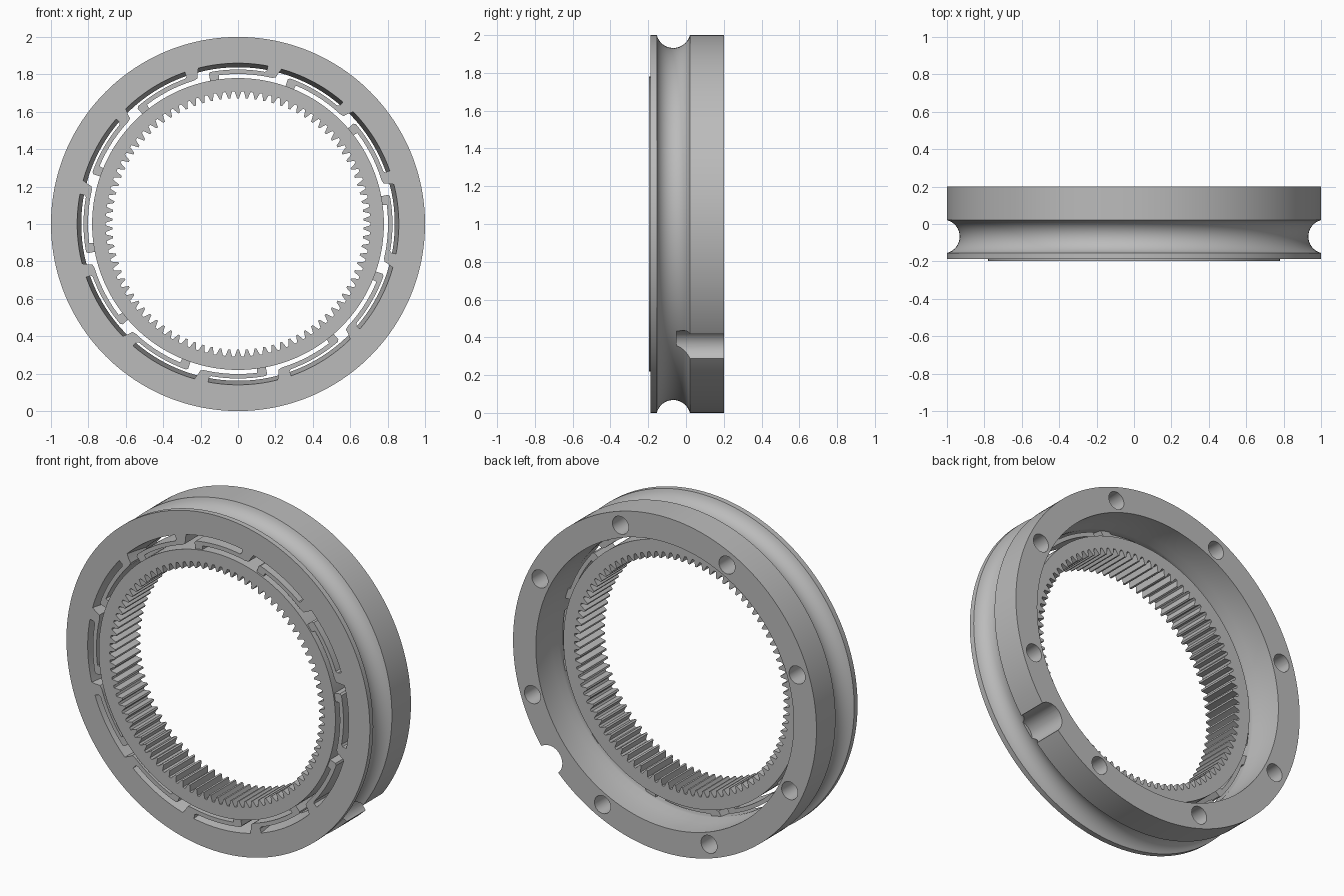
import bpy, bmesh, math
from mathutils import Vector

if "Cube" in bpy.data.objects:
    bpy.data.objects.remove(bpy.data.objects["Cube"])

CENTRE_Z = 1.0
FRONT = -0.187

grey = bpy.data.materials.new("plain_grey")
grey.diffuse_color = (0.5, 0.5, 0.5, 1)
grey.use_nodes = True
grey.node_tree.nodes["Principled BSDF"].inputs["Base Color"].default_value = grey.diffuse_color


def polar(r, deg, y):
    a = math.radians(deg)
    return Vector((r * math.cos(a), y, CENTRE_Z + r * math.sin(a)))


def finish(bm, name):
    bmesh.ops.recalc_face_normals(bm, faces=bm.faces)
    mesh = bpy.data.meshes.new(name)
    bm.to_mesh(mesh)
    bm.free()
    mesh.materials.append(grey)
    ob = bpy.data.objects.new(name, mesh)
    bpy.context.collection.objects.link(ob)
    return ob


def activate(ob):
    bpy.ops.object.select_all(action='DESELECT')
    ob.select_set(True)
    bpy.context.view_layer.objects.active = ob


def smooth(ob, deg=30):
    activate(ob)
    bpy.ops.object.shade_smooth_by_angle(angle=math.radians(deg))


def lathe(name, profile, n):
    """Closed (radius, y) profile swept round the y axis."""
    bm = bmesh.new()
    rings = [[bm.verts.new(polar(r, 360 * i / n, y)) for r, y in profile] for i in range(n)]
    m = len(profile)
    for i in range(n):
        a, b = rings[i], rings[(i + 1) % n]
        for j in range(m):
            k = (j + 1) % m
            bm.faces.new((a[j], a[k], b[k], b[j]))
    return finish(bm, name)


def prism(bm, outline, y0, y1):
    """Extrude a (radius, degrees) outline along y."""
    a = [bm.verts.new(polar(r, t, y0)) for r, t in outline]
    b = [bm.verts.new(polar(r, t, y1)) for r, t in outline]
    bm.faces.new(a)
    bm.faces.new(b[::-1])
    for i in range(len(a)):
        j = (i + 1) % len(a)
        bm.faces.new((a[i], b[i], b[j], a[j]))


def rod(bm, r, deg, radius, y0, y1, n=32):
    """Cylinder parallel to y at a polar position."""
    c0, c1 = polar(r, deg, y0), polar(r, deg, y1)
    off = [Vector((radius * math.cos(2 * math.pi * i / n), 0,
                   radius * math.sin(2 * math.pi * i / n))) for i in range(n)]
    a = [bm.verts.new(c0 + o) for o in off]
    b = [bm.verts.new(c1 + o) for o in off]
    bm.faces.new(a)
    bm.faces.new(b[::-1])
    for i in range(n):
        j = (i + 1) % n
        bm.faces.new((a[i], b[i], b[j], a[j]))


# Outer ring with a round belt groove and a tapered bore
groove_y, groove_r, groove_e = -0.067, 0.0905, 0.0225
half = math.acos(groove_e / groove_r)
groove = []
for i in range(17):
    t = -half + 2 * half * i / 16
    groove.append((1 + groove_e - groove_r * math.cos(t), groove_y + groove_r * math.sin(t)))
profile = [(0.86, FRONT), (1, FRONT)] + groove + [
    (1, 0.2), (0.85, 0.2), (0.85, 0.05), (0.838, 0.0), (0.838, -0.02)]
outer = lathe("outer_ring", profile, 192)

# Bolt holes in the back and one rounded notch in the rim
bm = bmesh.new()
for k in range(8):
    rod(bm, 0.92, 71.5 + 45 * k, 0.053, 0.08, 0.25)
rod(bm, 1.0, -40.5, 0.085, -0.05, 0.25, 48)
cutter = finish(bm, "hole_cutter")
cutter.hide_render = True
mod = outer.modifiers.new("holes", 'BOOLEAN')
mod.operation = 'DIFFERENCE'
mod.solver = 'EXACT'
mod.object = cutter
activate(outer)
bpy.ops.object.modifier_apply(modifier=mod.name)
bpy.data.objects.remove(cutter)
smooth(outer)

# Inner ring gear: 90 straight internal teeth
TEETH = 90
pitch = 360 / TEETH
tooth = [(-0.13, 0.708), (0.13, 0.708), (0.28, 0.688), (0.39, 0.672), (0.61, 0.672), (0.72, 0.688)]
bm = bmesh.new()
cols = []
for k in range(TEETH):
    for f, r in tooth:
        t = (k + f) * pitch
        cols.append([bm.verts.new(polar(rr, t, y))
                     for rr, y in ((r, -0.197), (0.78, -0.197), (0.78, 0.04), (r, 0.04))])
for i in range(len(cols)):
    a, b = cols[i], cols[(i + 1) % len(cols)]
    for j in range(4):
        k = (j + 1) % 4
        bm.faces.new((a[j], a[k], b[k], b[j]))
smooth(finish(bm, "ring_gear"), 25)

# Twelve curved spring arms: spoke from the outer ring, thin arm, tab on the gear
R_IN, R_OUT = 0.802, 0.826


def arc(r, t0, t1, n):
    return [(r, t0 + (t1 - t0) * i / n) for i in range(n + 1)]


outline = (arc(0.862, 74.2, 79.3, 3) + [(0.835, 79.3)] + arc(R_OUT, 80, 100.3, 12)
           + [(0.818, 101), (0.776, 101)] + [(0.776, 97.6)]
           + arc(R_IN, 97.3, 77, 12) + [(0.808, 75.6), (0.835, 75.0)])
bm = bmesh.new()
for k in range(12):
    prism(bm, [(r, t + 30 * k) for r, t in outline], FRONT, -0.02)
smooth(finish(bm, "spring_arms"))
